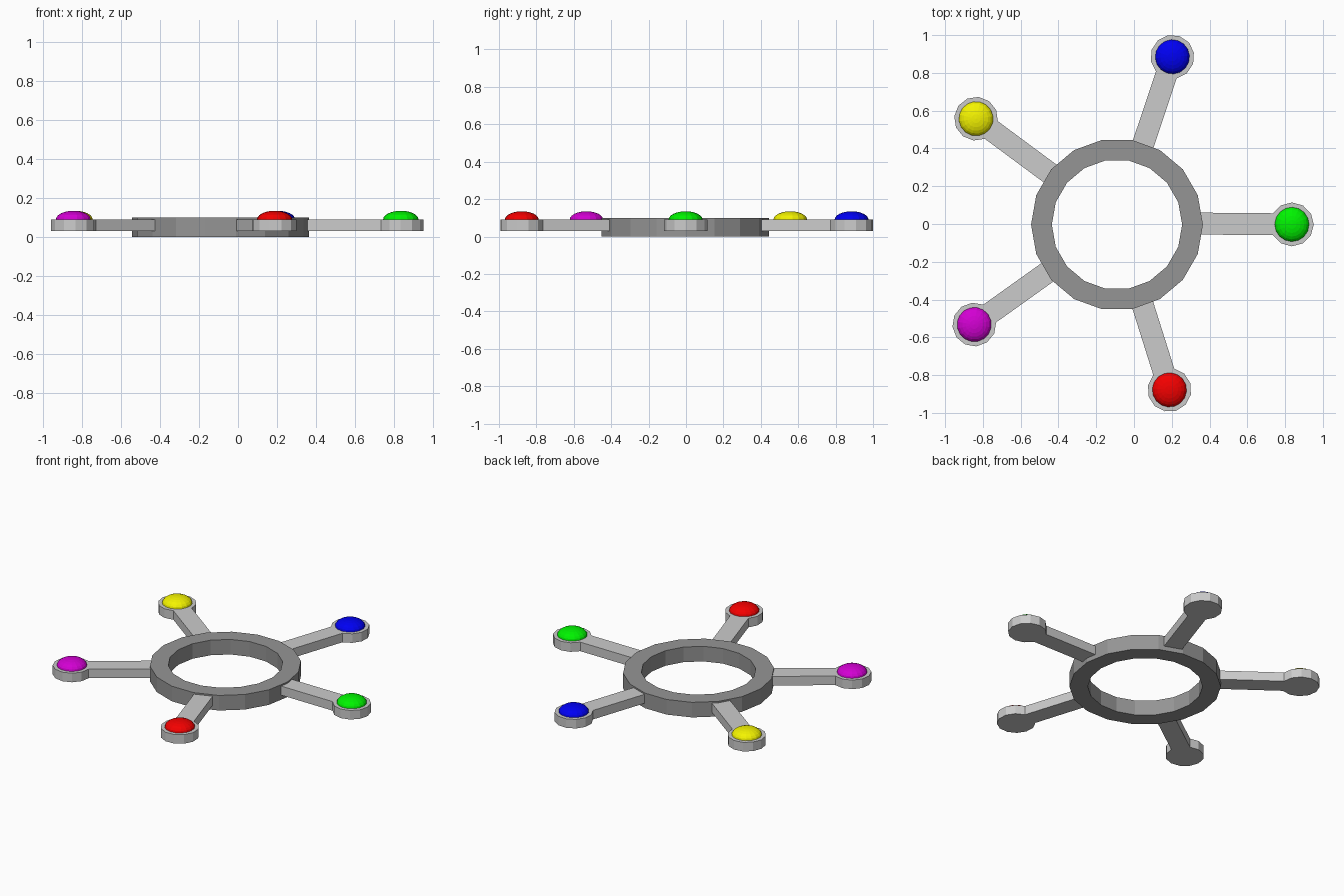
import bpy, bmesh
from math import cos, sin, pi, radians
from mathutils import Matrix

if "Cube" in bpy.data.objects:
    bpy.data.objects.remove(bpy.data.objects["Cube"])

CX, CY = -0.091, 0.006      # hub centre
REACH = 0.927               # hub centre to button centre


def material(name, rgb):
    m = bpy.data.materials.new(name)
    m.diffuse_color = (*rgb, 1)
    m.use_nodes = True
    m.node_tree.nodes["Principled BSDF"].inputs["Base Color"].default_value = m.diffuse_color
    return m


def finish(name, bm, mat=None):
    bmesh.ops.recalc_face_normals(bm, faces=bm.faces)
    me = bpy.data.meshes.new(name)
    bm.to_mesh(me)
    bm.free()
    ob = bpy.data.objects.new(name, me)
    bpy.context.collection.objects.link(ob)
    if mat:
        me.materials.append(mat)
    return ob


# Hub ring: rectangular section swept round 18 sides
bm = bmesh.new()
n = 18
section = [(0.345, 0), (0.455, 0), (0.455, 0.1), (0.345, 0.1)]
loops = [[bm.verts.new((-0.09 + r * cos(2 * pi * i / n),
                        -0.003 + r * sin(2 * pi * i / n), z))
          for r, z in section] for i in range(n)]
for i in range(n):
    a, b = loops[i], loops[(i + 1) % n]
    for k in range(4):
        bm.faces.new((a[k], b[k], b[(k + 1) % 4], a[(k + 1) % 4]))
finish("hub_ring", bm, material("dark_grey", (0.3, 0.3, 0.3)))


# Arm with a 12-sided pad at its end, as one flat extruded outline
def arm(name, angle):
    bm = bmesh.new()
    outline = [(REACH + 0.116 * cos(radians(a)), 0.116 * sin(radians(a)))
               for a in range(-150, 151, 30)]
    outline += [(0.40, 0.058), (0.40, -0.058)]
    face = bm.faces.new([bm.verts.new((x, y, 0.03)) for x, y in outline])
    ext = bmesh.ops.extrude_face_region(bm, geom=[face], use_keep_orig=True)
    top = [v for v in ext["geom"] if isinstance(v, bmesh.types.BMVert)]
    bmesh.ops.translate(bm, verts=top, vec=(0, 0, 0.06))
    bm.transform(Matrix.Translation((CX, CY, 0)) @ Matrix.Rotation(angle, 4, "Z"))
    finish(name, bm)


# Flattened ball button sunk into the pad
def button(name, angle, mat):
    bm = bmesh.new()
    bmesh.ops.create_uvsphere(bm, u_segments=16, v_segments=12, radius=1)
    bm.transform(Matrix.Translation((CX + REACH * cos(angle), CY + REACH * sin(angle), 0.09))
                 @ Matrix.Rotation(angle, 4, "Z")
                 @ Matrix.Diagonal((0.091, 0.091, 0.045, 1)))
    finish(name, bm, mat)


colours = [("green", (0, 0.9, 0)), ("blue", (0, 0, 0.9)), ("yellow", (0.9, 0.9, 0)),
           ("purple", (0.65, 0, 0.65)), ("red", (0.9, 0, 0))]
for i, (name, rgb) in enumerate(colours):
    ang = radians(72 * i - 0.5)
    arm("arm_" + name, ang)
    button("button_" + name, ang, material(name, rgb))
